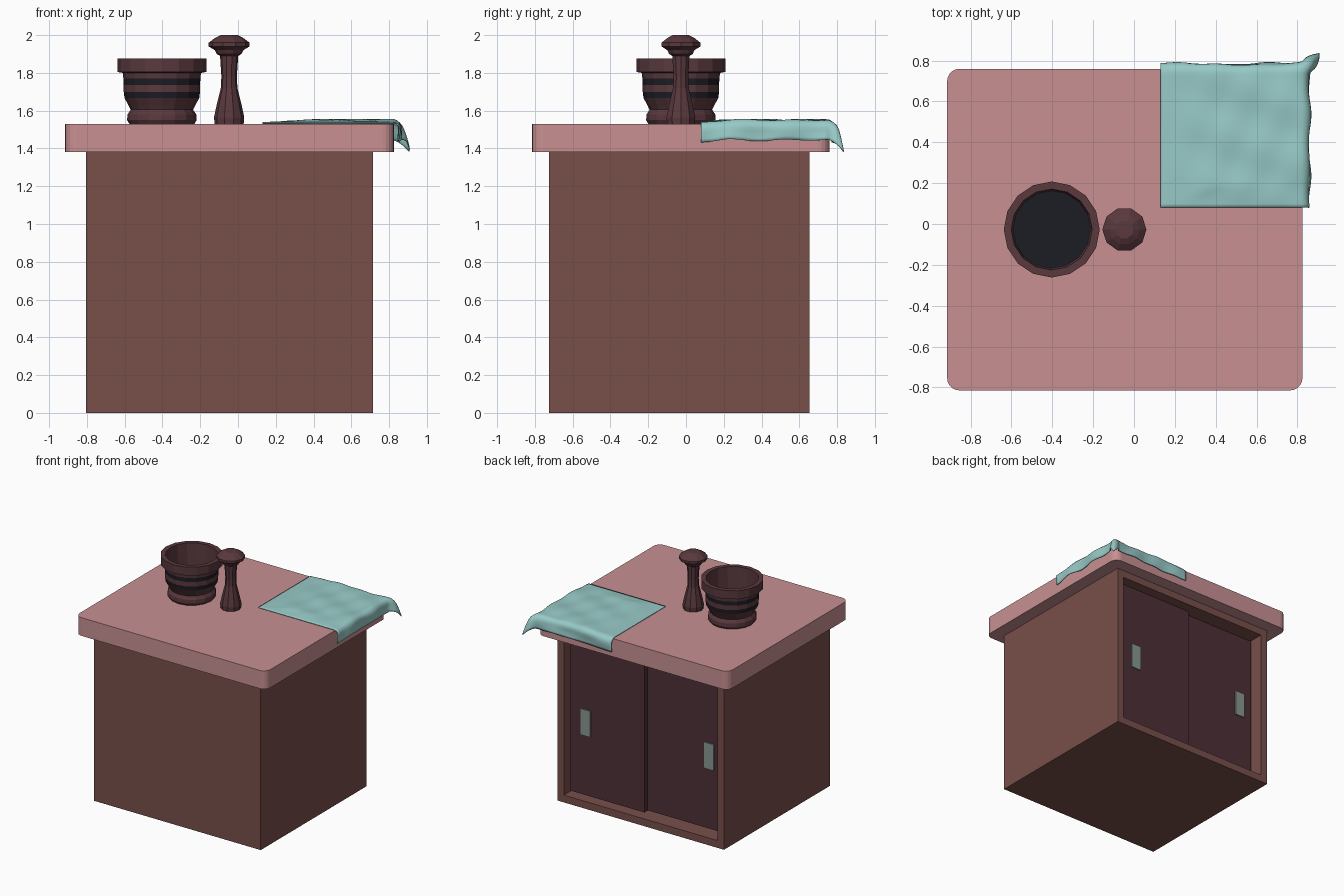
import bpy, bmesh, math

if "Cube" in bpy.data.objects:
    bpy.data.objects.remove(bpy.data.objects["Cube"])


def material(name, rgb):
    m = bpy.data.materials.new(name)
    m.diffuse_color = (*rgb, 1)
    m.use_nodes = True
    m.node_tree.nodes["Principled BSDF"].inputs["Base Color"].default_value = m.diffuse_color
    return m


WOOD = material("brown_wood", (0.19, 0.08, 0.07))
PINK = material("pink_top", (0.58, 0.28, 0.29))
DOOR = material("dark_door", (0.075, 0.03, 0.037))
METAL = material("handle_grey", (0.25, 0.31, 0.29))
MAROON = material("maroon_wood", (0.10, 0.04, 0.047))
BLACK = material("dark_band", (0.012, 0.012, 0.018))
CLOTH = material("teal_cloth", (0.31, 0.59, 0.57))


def finish(name, bm, *mats):
    me = bpy.data.meshes.new(name)
    bm.to_mesh(me)
    bm.free()
    ob = bpy.data.objects.new(name, me)
    for m in mats:
        me.materials.append(m)
    bpy.context.collection.objects.link(ob)
    return ob


def box_mesh(x0, x1, y0, y1, z0, z1):
    bm = bmesh.new()
    bmesh.ops.create_cube(bm, size=1)
    for v in bm.verts:
        v.co = (x1 if v.co.x > 0 else x0, y1 if v.co.y > 0 else y0, z1 if v.co.z > 0 else z0)
    return bm


def lathe(name, profile, sides, cx, cy, mats, bands=(), phase=0.0):
    """Revolve (radius, z) points; segments listed in bands get the second material."""
    bm = bmesh.new()
    rings = []
    for r, z in profile:
        angs = [phase + 2 * math.pi * i / sides for i in range(sides)]
        rings.append([bm.verts.new((cx + r * math.cos(a), cy + r * math.sin(a), z)) for a in angs])
    for k in range(len(rings) - 1):
        for i in range(sides):
            j = (i + 1) % sides
            f = bm.faces.new((rings[k][i], rings[k][j], rings[k + 1][j], rings[k + 1][i]))
            f.material_index = 1 if k in bands else 0
    bm.faces.new(rings[0][::-1])
    cap = bm.faces.new(rings[-1])
    cap.material_index = 1 if len(profile) - 1 in bands else 0
    return finish(name, bm, *mats)


# Cabinet body with the door opening recessed into its +y side
bm = box_mesh(-0.805, 0.715, -0.725, 0.655, 0, 1.38)
bm.normal_update()
back = max(bm.faces, key=lambda f: f.calc_center_median().y)
bmesh.ops.inset_individual(bm, faces=[back], thickness=0.085)
bmesh.ops.inset_individual(bm, faces=[back], thickness=0, depth=-0.14)
finish("cabinet_body", bm, WOOD)

# Two overlapping sliding doors, each with a flat handle plate
for side, x0, x1, y, hx in (("outer", -0.045, 0.63, 0.605, 0.49), ("inner", -0.72, 0.0, 0.56, -0.605)):
    finish(side + "_door", box_mesh(x0, x1, y - 0.04, y, 0.085, 1.295), DOOR)
    finish(side + "_door_handle", box_mesh(hx - 0.045, hx + 0.045, y - 0.01, y + 0.008, 0.58, 0.79), METAL)

# Countertop slab with rounded vertical corners
bm = box_mesh(-0.915, 0.825, -0.815, 0.76, 1.38, 1.53)
uprights = [e for e in bm.edges if abs(e.verts[0].co.z - e.verts[1].co.z) > 0.1]
bmesh.ops.bevel(bm, geom=uprights, offset=0.06, segments=5, profile=0.5, affect='EDGES')
finish("countertop", bm, PINK)

# Mortar: outer wall from the foot up, over the rim, and down to the dark floor
lathe("mortar", [(0.172, 1.53), (0.184, 1.55), (0.182, 1.58), (0.165, 1.605), (0.175, 1.625),
                 (0.198, 1.667), (0.202, 1.70), (0.202, 1.737), (0.204, 1.77), (0.207, 1.80),
                 (0.235, 1.805), (0.235, 1.875), (0.198, 1.875), (0.19, 1.68)],
      16, -0.403, -0.027, (MAROON, BLACK), bands=(5, 7, 13))

# Pestle
lathe("pestle", [(0.077, 1.53), (0.080, 1.565), (0.066, 1.63), (0.044, 1.72), (0.041, 1.78),
                 (0.048, 1.89), (0.066, 1.90), (0.075, 1.92), (0.108, 1.94), (0.108, 1.96),
                 (0.075, 1.985), (0.045, 2.0)],
      10, -0.047, -0.027, (MAROON,))

# Cloth draped over the +x, +y corner: flat sheet rolled over both edges
EX, EY, R, TOP = 0.82, 0.745, 0.04, 1.551
N = 44
bm = bmesh.new()
grid = []
for i in range(N + 1):
    row = []
    for j in range(N + 1):
        u = 0.13 + (EX + 0.135 - 0.13) * i / N
        v = 0.08 + (EY + 0.14 - 0.08) * j / N
        dx, dy = max(0, u - EX), max(0, v - EY)
        d = math.hypot(dx, dy)
        a = min(d / R, math.pi / 2)
        out = R * math.sin(a)
        drop = R * (1 - math.cos(a)) + max(0, d - R * math.pi / 2) * 0.93
        flare = 1 + 2.0 * min(dx, dy) / R * 0.35
        wave = 0.004 * math.sin(9 * u + 23 * v) + 0.002 * math.sin(31 * u - 14 * v)
        x, y = min(u, EX), min(v, EY)
        if d > 0:
            ripple = 1.5 * wave * min(1, d / 0.08)
            x += dx / d * (out * flare + ripple)
            y += dy / d * (out * flare + ripple)
        lift = min(1, (u - 0.13) / 0.3, (v - 0.08) / 0.12)
        z = TOP - 0.012 * (1 - lift) + wave * lift - drop
        row.append(bm.verts.new((x, y, z)))
    grid.append(row)
for i in range(N):
    for j in range(N):
        bm.faces.new((grid[i][j], grid[i + 1][j], grid[i + 1][j + 1], grid[i][j + 1])).smooth = True
cloth = finish("draped_cloth", bm, CLOTH)
thick = cloth.modifiers.new("thickness", 'SOLIDIFY')
thick.thickness = 0.006
